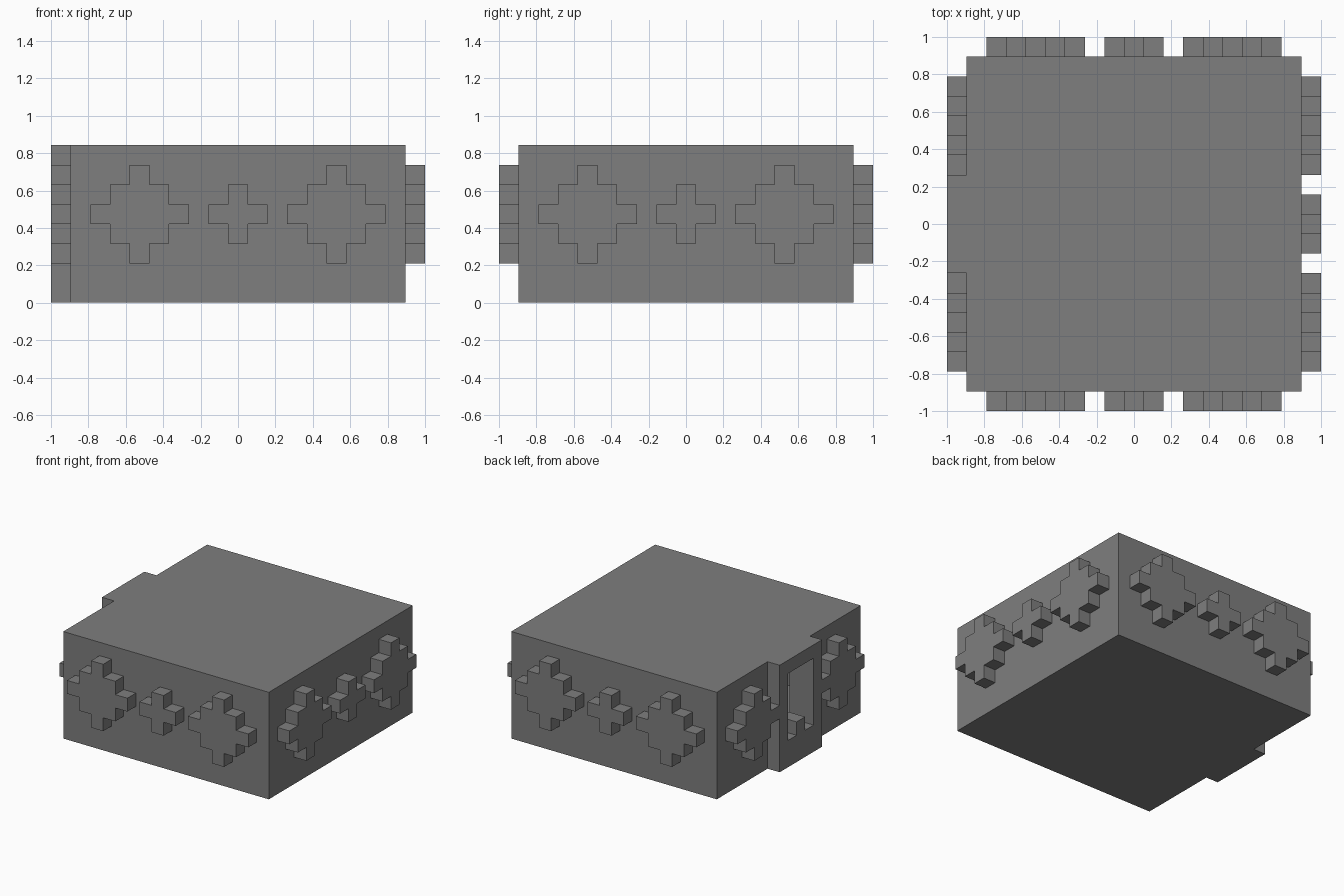
import bpy, bmesh
from math import pi
from mathutils import Matrix, Vector

if "Cube" in bpy.data.objects:
    bpy.data.objects.remove(bpy.data.objects["Cube"], do_unlink=True)

U = 2 / 19          # one block
HALF = 8.5          # half width of the main box, in blocks
HEIGHT = 8

grey = bpy.data.materials.new("stone grey")
grey.use_nodes = True
colour = (0.21, 0.21, 0.21, 1)
grey.diffuse_color = colour
grey.node_tree.nodes["Principled BSDF"].inputs["Base Color"].default_value = colour


def prism(name, outline, depth, matrix=Matrix()):
    """Extrude a flat outline along +z, in blocks, then place it."""
    bm = bmesh.new()
    face = bm.faces.new([bm.verts.new((a, b, 0)) for a, b in outline])
    top = bmesh.ops.extrude_face_region(bm, geom=[face])["geom"]
    moved = [v for v in top if isinstance(v, bmesh.types.BMVert)]
    bmesh.ops.translate(bm, vec=(0, 0, depth), verts=moved)
    bmesh.ops.transform(bm, matrix=Matrix.Scale(U, 4) @ matrix, verts=bm.verts)
    bmesh.ops.recalc_face_normals(bm, faces=bm.faces)
    mesh = bpy.data.meshes.new(name)
    bm.to_mesh(mesh)
    bm.free()
    mesh.materials.append(grey)
    obj = bpy.data.objects.new(name, mesh)
    bpy.context.collection.objects.link(obj)
    return obj


def wall_matrix(turn, along, z, out):
    """Place an upright outline on a wall; turn 0 is the front wall."""
    return (Matrix.Rotation(turn * pi / 2, 4, "Z")
            @ Matrix.Translation(Vector((along, -out, z)))
            @ Matrix.Rotation(pi / 2, 4, "X"))


def stepped_diamond(steps):
    """Outline of a cross whose arms widen in single-block steps."""
    quarter = []
    for i in range(steps):
        quarter += [(steps - i - 0.5, i + 0.5), (steps - i - 1.5, i + 0.5)]
    quarter = quarter[:-1]
    points = []
    for k in range(4):
        for a, b in quarter:
            for _ in range(k):
                a, b = -b, a
            points.append((a, b))
    return points


def cut(target, cutter):
    cutter.hide_render = True
    mod = target.modifiers.new("cut", "BOOLEAN")
    mod.operation = "DIFFERENCE"
    mod.solver = "EXACT"
    mod.object = cutter
    bpy.context.view_layer.update()
    result = target.evaluated_get(bpy.context.evaluated_depsgraph_get())
    mesh = bpy.data.meshes.new_from_object(result)
    target.modifiers.clear()
    target.data = mesh
    bpy.data.objects.remove(cutter, do_unlink=True)


# Main box with the full-height porch on the -x side
H, P = HALF, 2.5
plan = [(-H, -H), (H, -H), (H, H), (-H, H),
        (-H, P), (-H - 1, P), (-H - 1, -P), (-H, -P)]
body = prism("building_body", plan, HEIGHT)

# Hollow room inside
R = HALF - 1
room = prism("room_cutter", [(-R, -R), (R, -R), (R, R), (-R, R)], HEIGHT - 2,
             Matrix.Translation((0, 0, 1)))
cut(body, room)

# Doorway with a raised block in the middle of the sill
door = [(-1.5, 2), (-0.5, 2), (-0.5, 3), (0.5, 3),
        (0.5, 2), (1.5, 2), (1.5, 7), (-1.5, 7)]
doorway = prism("doorway_cutter", door, 3.5, wall_matrix(3, 0, 0, HALF - 1.5))
cut(body, doorway)

# Raised stepped crosses: large, small, large on each wall
for turn, wall in enumerate(("front", "left", "back", "right")):
    for along, steps, label in ((-5, 3, "first_large"), (0, 2, "small"), (5, 3, "second_large")):
        if wall == "right" and label == "small":
            continue    # the porch stands here
        prism(f"{wall}_{label}_cross", stepped_diamond(steps), 1,
              wall_matrix(turn, along, 4.5, HALF))
